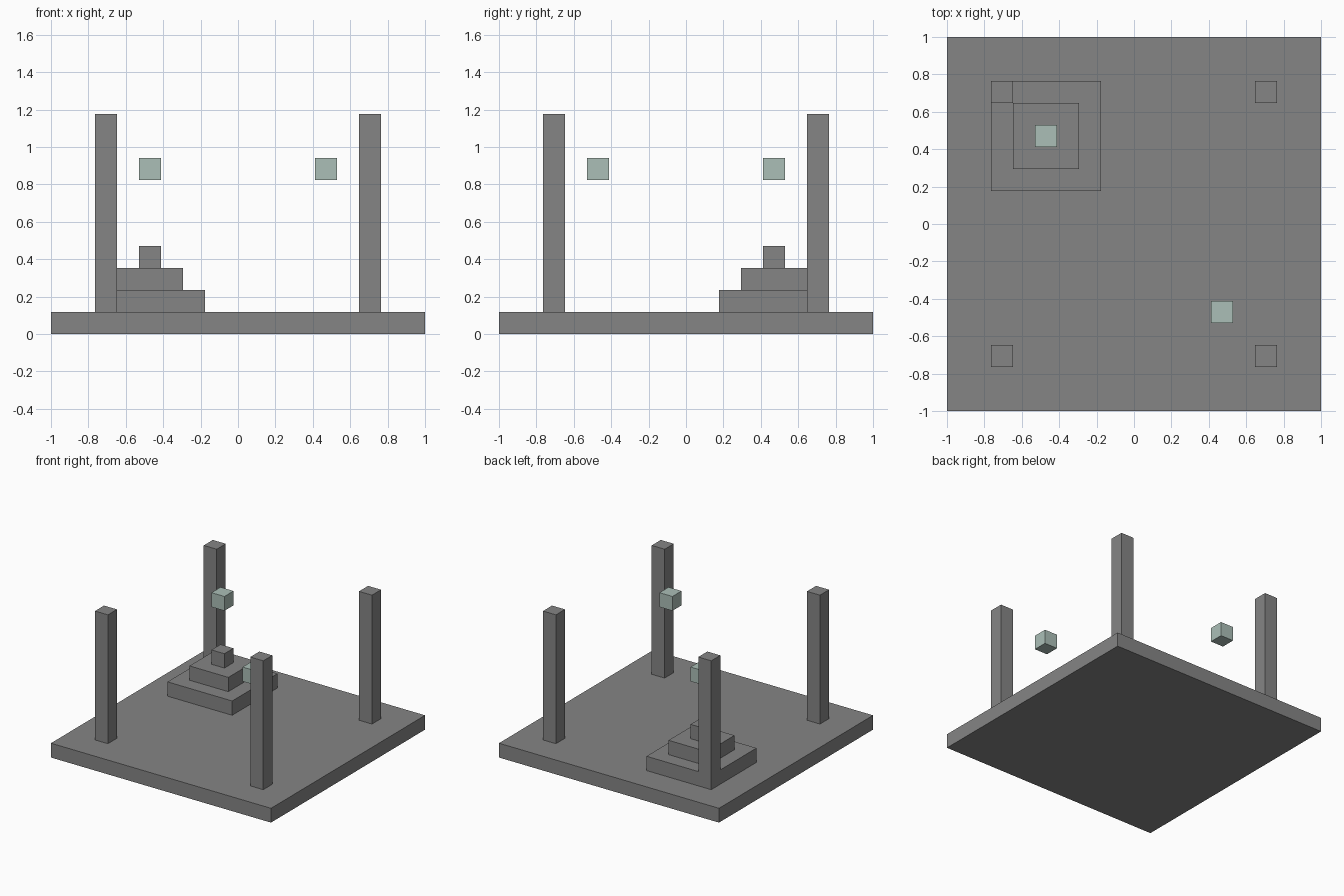
import bpy

default = bpy.data.objects.get("Cube")
if default:
    bpy.data.objects.remove(default, do_unlink=True)

U = 2 / 17  # one block


def make_material(name, rgb):
    mat = bpy.data.materials.new(name)
    mat.use_nodes = True
    colour = (*rgb, 1)
    mat.diffuse_color = colour
    mat.node_tree.nodes["Principled BSDF"].inputs["Base Color"].default_value = colour
    return mat


stone = make_material("grey stone", (0.235, 0.235, 0.235))
lamp = make_material("pale sea green", (0.41, 0.52, 0.475))


def block(name, x, y, bottom, width, height, mat):
    """Square block, measured in block units, standing on the given level."""
    bpy.ops.mesh.primitive_cube_add(size=1, location=(x * U, y * U, (bottom + height / 2) * U))
    obj = bpy.context.object
    obj.name = name
    obj.scale = (width * U, width * U, height * U)
    bpy.ops.object.transform_apply(location=False, rotation=False, scale=True)
    obj.data.materials.append(mat)


# Floor slab
block("floor", 0, 0, 0, 17, 1, stone)

# Corner pillars; the back right one rises from the lowest pyramid step
for depth, y in (("front", -6), ("back", 6)):
    for side, x in (("right", -6), ("left", 6)):
        bottom = 2 if (depth, side) == ("back", "right") else 1
        block(f"{depth}_{side}_pillar", x, y, bottom, 1, 10 - bottom, stone)

# Stepped pyramid
for level, width in enumerate((5, 3, 1), start=1):
    block(f"pyramid_step_{level}", -4, 4, level, width, 1, stone)

# Floating lamps
block("back_floating_lamp", -4, 4, 7, 1, 1, lamp)
block("front_floating_lamp", 4, -4, 7, 1, 1, lamp)
